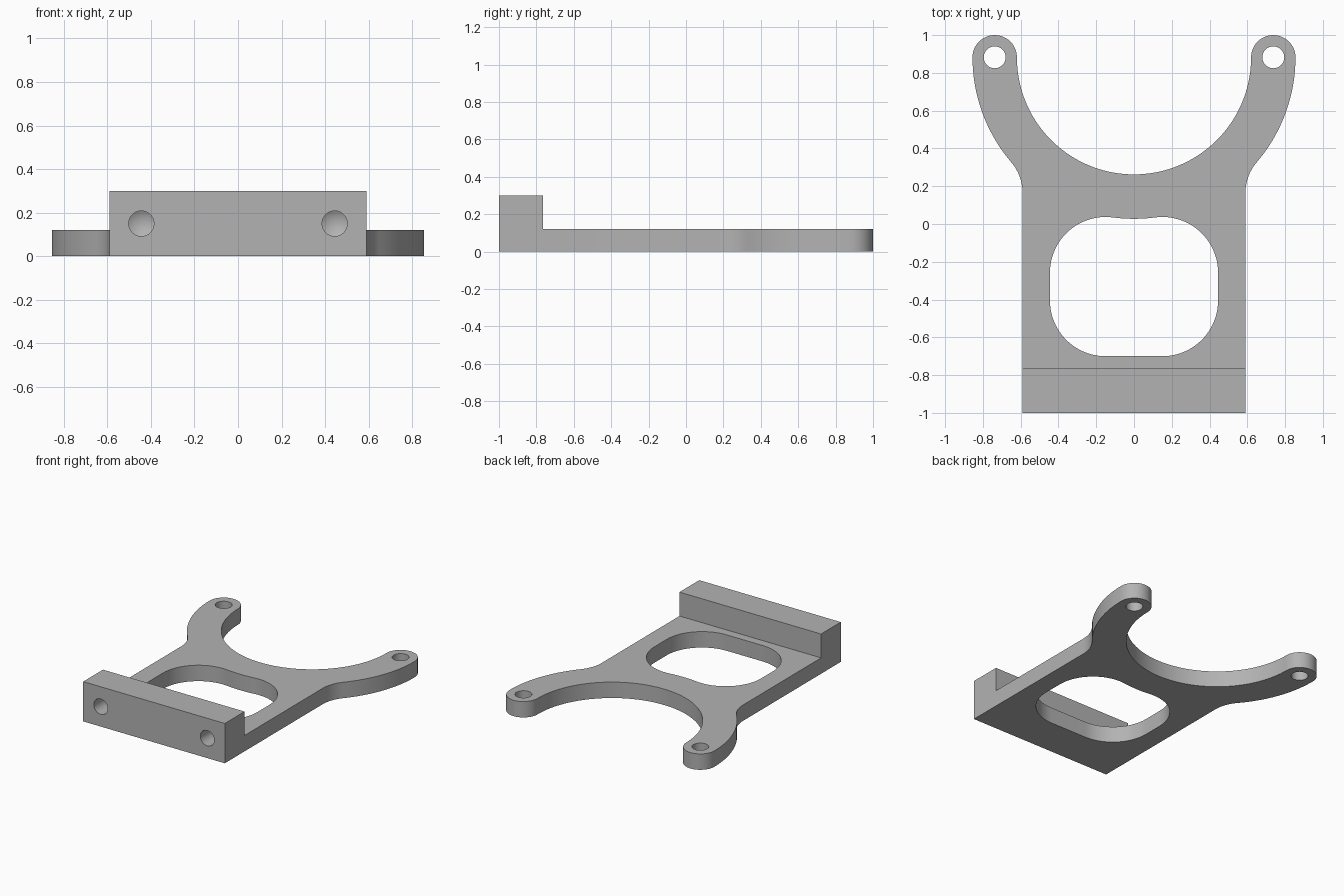
import bpy, bmesh
from math import pi, sin, cos, atan2, sqrt
from mathutils import Matrix, Vector

if "Cube" in bpy.data.objects:
    bpy.data.objects.remove(bpy.data.objects["Cube"])

# Main dimensions
HALF_W, PLATE_H, BLOCK_H, BLOCK_BACK = 0.59, 0.12, 0.30, -0.765
ARC_Y, R_IN, R_OUT = 0.8825, 0.62, 0.855     # concentric fork arcs
R_MID, R_TIP = (R_IN + R_OUT) / 2, (R_OUT - R_IN) / 2
R_HOLE, DRILL_X, DRILL_DEPTH = 0.058, 0.444, 0.15

grey = bpy.data.materials.new("plain grey")
grey.use_nodes = True
grey.diffuse_color = (0.45, 0.45, 0.45, 1)
grey.node_tree.nodes["Principled BSDF"].inputs["Base Color"].default_value = grey.diffuse_color


def arc(cx, cy, r, a0, a1, n=24):
    steps = [a0 + (a1 - a0) * i / n for i in range(n + 1)]
    return [(cx + r * cos(a), cy + r * sin(a)) for a in steps]


def mirrored(half):
    """Close a right-hand outline with its left-hand copy, dropping repeats."""
    loop = []
    for p in half + [(-x, y) for x, y in reversed(half)]:
        if all((Vector(p) - Vector(q)).length > 1e-4 for q in loop):
            loop.append(p)
    return loop


def make_object(name, bm):
    bmesh.ops.recalc_face_normals(bm, faces=bm.faces)
    mesh = bpy.data.meshes.new(name)
    bm.to_mesh(mesh)
    bm.free()
    mesh.materials.append(grey)
    obj = bpy.data.objects.new(name, mesh)
    bpy.context.collection.objects.link(obj)
    return obj


def extruded(name, loops, height):
    bm = bmesh.new()
    for loop in loops:
        vs = [bm.verts.new((x, y, 0)) for x, y in loop]
        for a, b in zip(vs, vs[1:] + vs[:1]):
            bm.edges.new((a, b))
    bmesh.ops.triangle_fill(bm, edges=bm.edges[:], use_beauty=True)
    top = bmesh.ops.extrude_face_region(bm, geom=bm.faces[:], use_keep_orig=True)["geom"]
    bmesh.ops.translate(bm, vec=(0, 0, height),
                        verts=[v for v in top if isinstance(v, bmesh.types.BMVert)])
    return make_object(name, bm)


# Plate outline: side, neck fillet, outer arm arc, round tip, inner fork arc
r = 0.25
fx = HALF_W + r
fy = ARC_Y - sqrt((R_OUT + r) ** 2 - fx ** 2)
turn = atan2(ARC_Y - fy, -fx)
outline = mirrored([(HALF_W, BLOCK_BACK - 0.1)]
                   + arc(fx, fy, r, pi, turn, 16)
                   + arc(0, ARC_Y, R_OUT, turn - pi, 0)
                   + arc(R_MID, ARC_Y, R_TIP, 0, pi)
                   + arc(0, ARC_Y, R_IN, 0, -pi / 2, 36))

# Window outline: rounded corners, with the far edge following the fork arc
r, wx, front = 0.295, 0.15, -0.70
wy = ARC_Y - sqrt((R_OUT + r) ** 2 - wx ** 2)
turn = atan2(ARC_Y - wy, -wx)
window = mirrored(arc(wx, front + r, r, -pi / 2, 0)
                  + arc(wx, wy, r, 0, turn)
                  + arc(0, ARC_Y, R_OUT, turn - pi, -pi / 2, 6))

# Round holes in the arm tips
tip_holes = [arc(s * R_MID, ARC_Y, R_HOLE, 0, 2 * pi, 40)[:-1] for s in (-1, 1)]

bracket = extruded("bracket", [outline, window] + tip_holes, PLATE_H)

# Raised front block
block = extruded("front_block", [mirrored([(HALF_W, -1), (HALF_W, BLOCK_BACK)])], BLOCK_H)


# Drill with a pointed end for the blind front holes
def drill(name, x):
    bm = bmesh.new()
    profile = [(0, -0.05), (R_HOLE, -0.05), (R_HOLE, DRILL_DEPTH), (0, DRILL_DEPTH + 0.033)]
    vs = [bm.verts.new((px, py, 0)) for px, py in profile]
    edges = [bm.edges.new(pair) for pair in zip(vs, vs[1:])]
    bmesh.ops.spin(bm, geom=vs + edges, cent=(0, 0, 0), axis=(0, 1, 0),
                   angle=2 * pi, steps=40)
    bmesh.ops.remove_doubles(bm, verts=bm.verts[:], dist=1e-5)
    bmesh.ops.transform(bm, matrix=Matrix.Translation((x, -1, BLOCK_H / 2)), verts=bm.verts[:])
    return make_object(name, bm)


# Join the block and cut the holes, then drop the helpers
tools = [(block, 'UNION'), (drill("left_drill", DRILL_X), 'DIFFERENCE'),
         (drill("right_drill", -DRILL_X), 'DIFFERENCE')]
bpy.context.view_layer.objects.active = bracket
for tool, operation in tools:
    tool.hide_render = True
    mod = bracket.modifiers.new(tool.name, 'BOOLEAN')
    mod.operation, mod.solver, mod.object = operation, 'EXACT', tool
    bpy.ops.object.modifier_apply(modifier=mod.name)
    bpy.data.objects.remove(tool)

bpy.ops.object.select_all(action='DESELECT')
bracket.select_set(True)
bpy.ops.object.shade_smooth_by_angle(angle=pi / 6)
